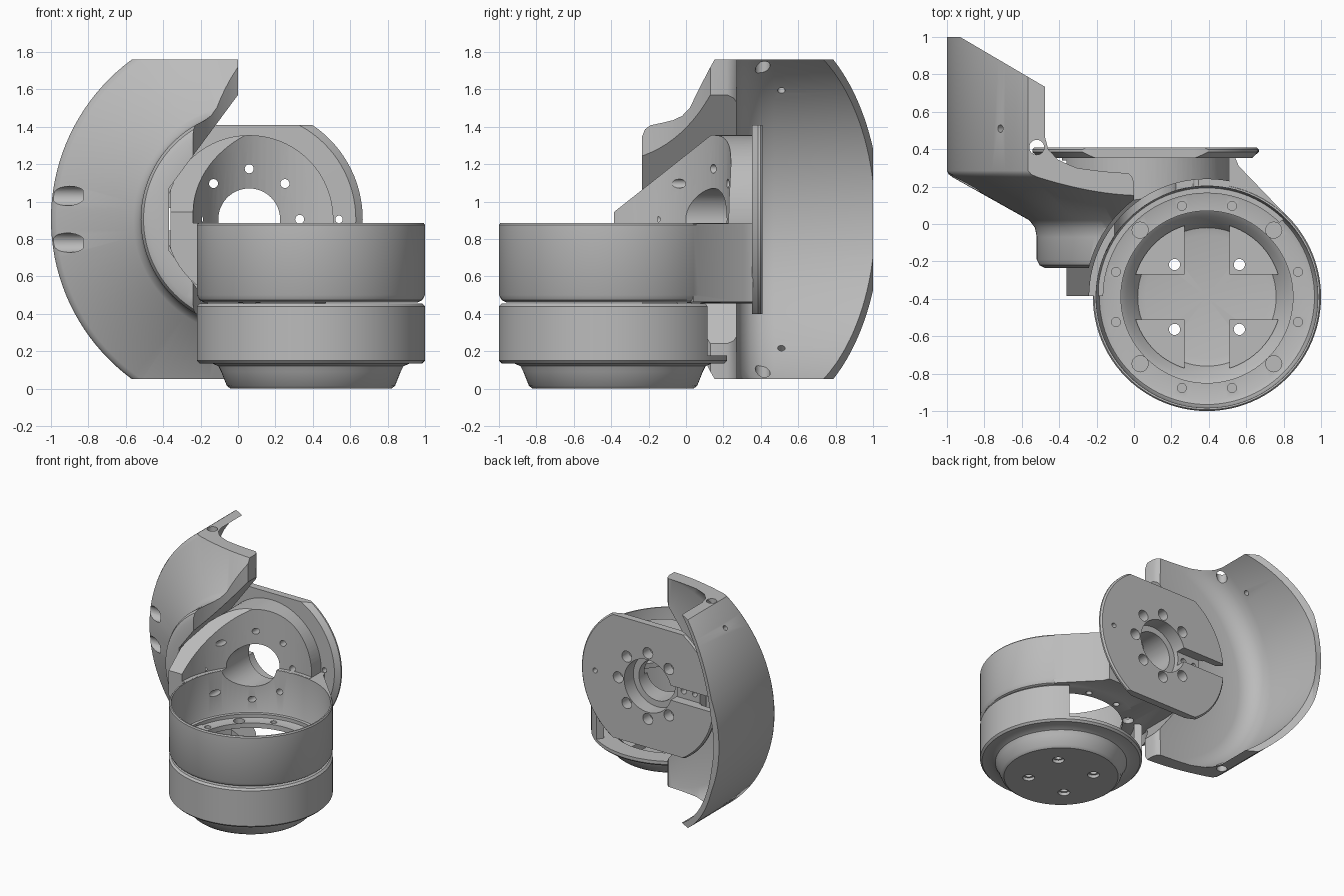
import bpy, bmesh, math
from mathutils import Matrix, Vector

if "Cube" in bpy.data.objects:
    bpy.data.objects.remove(bpy.data.objects["Cube"], do_unlink=True)

grey = bpy.data.materials.new("satin_grey")
grey.use_nodes = True
grey.diffuse_color = (0.5, 0.5, 0.5, 1)
grey.node_tree.nodes["Principled BSDF"].inputs["Base Color"].default_value = (0.5, 0.5, 0.5, 1)

CUP = (0.39, -0.39)      # vertical axis of ring and cup (x, y)
HUB = (0.06, 0.905)      # horizontal axis of hub and shield (x, z)
TOP = 0.885              # top of the ring


def make(name, bm):
    bmesh.ops.remove_doubles(bm, verts=bm.verts, dist=1e-5)
    bmesh.ops.recalc_face_normals(bm, faces=bm.faces)
    me = bpy.data.meshes.new(name)
    bm.to_mesh(me)
    bm.free()
    me.materials.append(grey)
    ob = bpy.data.objects.new(name, me)
    bpy.context.collection.objects.link(ob)
    return ob


def revolve(name, profile, axis, closed=False, steps=96):
    """Spin (radius, height) points round the cup axis 'z' or the hub axis 'y'."""
    bm = bmesh.new()
    if axis == 'z':
        pts = [(CUP[0] + r, CUP[1], h) for r, h in profile]
        cent, ax = (*CUP, 0), (0, 0, 1)
    else:
        pts = [(HUB[0] + r, h, HUB[1]) for r, h in profile]
        cent, ax = (HUB[0], 0, HUB[1]), (0, 1, 0)
    vs = [bm.verts.new(p) for p in pts]
    es = [bm.edges.new(p) for p in zip(vs, vs[1:])]
    if closed:
        es.append(bm.edges.new((vs[-1], vs[0])))
    bmesh.ops.spin(bm, geom=vs + es, cent=cent, axis=ax, angle=math.tau, steps=steps)
    return make(name, bm)


def rod(centre, direction, r, length, segments=24):
    bm = bmesh.new()
    bmesh.ops.create_cone(bm, cap_ends=True, segments=segments, radius1=r, radius2=r, depth=length)
    turn = Vector((0, 0, 1)).rotation_difference(Vector(direction)).to_matrix().to_4x4()
    bm.transform(Matrix.Translation(centre) @ turn)
    return make("cylinder", bm)


def disc(r, a, b, axis):
    """Cylinder on the cup axis 'z' or the hub axis 'y', from a to b."""
    if axis == 'z':
        return rod((*CUP, (a + b) / 2), (0, 0, 1), r, b - a, 96)
    return rod((HUB[0], (a + b) / 2, HUB[1]), (0, 1, 0), r, b - a, 96)


PLACE = {'x': lambda p, h: (h, *p), 'y': lambda p, h: (p[0], h, p[1]), 'z': lambda p, h: (*p, h)}


def prism(outline, a, b, axis='z'):
    """Extrude an outline along an axis from a to b."""
    bm = bmesh.new()
    place = PLACE[axis]
    f = bm.faces.new([bm.verts.new(place(p, a)) for p in outline])
    ext = bmesh.ops.extrude_face_region(bm, geom=[f])["geom"]
    shift = Vector(place((0, 0), b - a))
    bmesh.ops.translate(bm, vec=shift, verts=[v for v in ext if isinstance(v, bmesh.types.BMVert)])
    return make("prism", bm)


def block(x, y, z):
    return prism([(x[0], y[0]), (x[1], y[0]), (x[1], y[1]), (x[0], y[1])], *z)


def combine(ob, others, op='DIFFERENCE'):
    bpy.context.view_layer.objects.active = ob
    for o in others:
        m = ob.modifiers.new("bool", 'BOOLEAN')
        m.operation, m.solver, m.object = op, 'EXACT', o
        m.use_hole_tolerant = True
        bpy.ops.object.modifier_apply(modifier=m.name)
        bpy.data.objects.remove(o, do_unlink=True)


def polar(c, r, deg):
    a = math.radians(deg)
    return c[0] + r * math.cos(a), c[1] + r * math.sin(a)


# Lower cup: stepped bowl with a window at the back
cup = revolve("lower_cup", [
    (0, 0), (0.43, 0), (0.45, 0.015), (0.48, 0.09), (0.495, 0.12), (0.53, 0.135),
    (0.595, 0.135), (0.61, 0.15), (0.61, 0.44), (0.595, 0.455), (0.55, 0.455),
    (0.55, 0.175), (0.46, 0.175), (0.43, 0.15), (0.37, 0.055), (0.33, 0.045), (0, 0.045)], 'z')
window = [polar(CUP, 0.52, a) for a in range(56, 141, 12)]
window += [polar(CUP, 0.8, a) for a in range(140, 55, -12)]
combine(cup, [prism(window, 0.176, 0.6)])

# Raised bosses around the cross-shaped recess, with screw holes
bosses = disc(0.4, 0.03, 0.12, 'z')
bosses.name = "cup_bosses"
w = 0.12
combine(bosses, [block((CUP[0] - w, CUP[0] + w), (-1, 1), (0, 1)),
                 block((-1, 1.5), (CUP[1] - w, CUP[1] + w), (0, 1))])
for i in range(4):
    x, y = polar(CUP, 0.245, 45 + 90 * i)
    for part in (cup, bosses):
        combine(part, [rod((x, y, 0.1), (0, 0, 1), 0.03, 0.4)])
    combine(cup, [rod((x, y, 0), (0, 0, 1), 0.045, 0.05)])

# Hub with a flanged back plate and a web reaching to the ring
body = disc(0.45, -0.385, 0.36, 'y')
body.name = "ring_and_hub"
combine(body, [block((-1, -0.36), (-1, 0.34), (0, 2))])
web = prism([(0.82, 0.04), (0.56, 0.31), (0.54, 0.357), (-0.15, 0.357),
             (-0.2, -0.25), (0.37, -0.3)], 0.463, TOP - 0.002)
plate = revolve("plate", [(0, 0.35), (0.57, 0.352), (0.607, 0.385), (0.607, 0.398),
                          (0.595, 0.41), (0, 0.41)], 'y')
combine(plate, [block((-1, 1), (0, 1), (HUB[1] - 0.505, HUB[1] + 0.505))], 'INTERSECT')
combine(body, [web, plate], 'UNION')

# Sloped front, clearance above the ring, room for the ring
combine(body, [
    prism([(-0.5, 0.853), (0.14, 1.36), (0.14, 2), (-0.5, 2)], -1, 1.5, 'x'),
    disc(0.63, TOP + 0.001, 2, 'z'),
    disc(0.555, 0.3, 0.95, 'z'),
    disc(0.598, 0.53, 0.94, 'z')])

# Upper ring: thin wall with a flat inner floor
ring = revolve("ring", [
    (0.46, 0.46), (0.57, 0.46), (0.595, 0.473), (0.61, 0.5), (0.61, 0.875), (0.603, TOP),
    (0.593, TOP), (0.587, 0.54), (0.575, 0.51), (0.55, 0.5), (0.46, 0.5)], 'z', True)
combine(body, [ring], 'UNION')

# Hub bore, counterbore and cable slot
combine(body, [disc(0.165, -0.3, 0.6, 'y'), disc(0.215, 0.29, 0.61, 'y'),
               block((-0.7, -0.05), (0.33, 0.62), (HUB[1] - 0.06, HUB[1] + 0.06))])

# Hub screw holes with counterbores behind
for i in range(8):
    x, z = polar(HUB, 0.27, 45 * i)
    combine(body, [rod((x, 0.2, z), (0, 1, 0), 0.024, 0.7)])
    if i != 4:
        combine(body, [rod((x, 0.4, z), (0, 1, 0), 0.045, 0.16)])
combine(body, [rod((HUB[0] + s * r, 0.2, HUB[1]), (0, 1, 0), 0.02, 0.7)
               for s, r in ((1, 0.48), (-1, 0.37))])

# Ring floor screw holes
combine(body, [rod((*polar(CUP, 0.505, 90 * i + d), 0.48), (0, 0, 1), r, 0.16)
               for i in range(4) for d, r in ((45, 0.043), (15.4, 0.024), (-15.4, 0.024))])

# Side shield: collar, conical front wall and curved shell
shield = revolve("side_shield", [
    (0.42, 0.27), (0.42, -0.235), (0.535, -0.235),
    (0.565, -0.22), (0.58, -0.19), (0.58, -0.07), (0.59, -0.02), (0.62, 0.02),
    (1.03, 0.25), (1.05, 0.265), (1.06, 0.285), (1.06, 1.1), (1.01, 1.1), (1.01, 0.47),
    (1.0, 0.4), (0.975, 0.345), (0.93, 0.3), (0.86, 0.272)], 'y', True, 128)
trim = prism([(-1.1, -0.4), (0, -0.4), (0, 0.22), (-0.012, 0.255), (-0.04, 0.28),
              (-0.3, 0.63), (-0.93, 1.0), (-1.1, 1.0)], 0.05, 1.76)
combine(shield, [trim], 'INTERSECT')

# Clearance round the ring and a splayed mouth round the hub
mouth = [(-0.37, HUB[1] + 0.165), (0.0, HUB[1] + 0.665), (0.5, HUB[1] + 0.665)]
mouth += [(x, 2 * HUB[1] - z) for x, z in reversed(mouth)]
combine(shield, [disc(0.65, -0.5, 2.5, 'z'), prism(mouth, -0.6, 0.7, 'y')])

# Shield holes: through pin, small radial holes, side sockets
combine(shield, [rod((-0.52, 0.41, 0.9), (0, 0, 1), 0.04, 3)])
for s in (-1, 1):
    combine(shield, [
        rod((-0.69, 0.51, HUB[1] + 0.7 * s), (-0.73, 0, 0.7 * s), 0.02, 0.4),
        rod((-0.95, 0.22, HUB[1] + 0.125 * s), (1, 0, 0), 0.052, 0.24)])

# Smooth curved faces, keep edges crisp
for ob in (cup, bosses, body, shield):
    bpy.ops.object.select_all(action='DESELECT')
    ob.select_set(True)
    bpy.context.view_layer.objects.active = ob
    bpy.ops.object.shade_smooth_by_angle(angle=math.radians(32))
